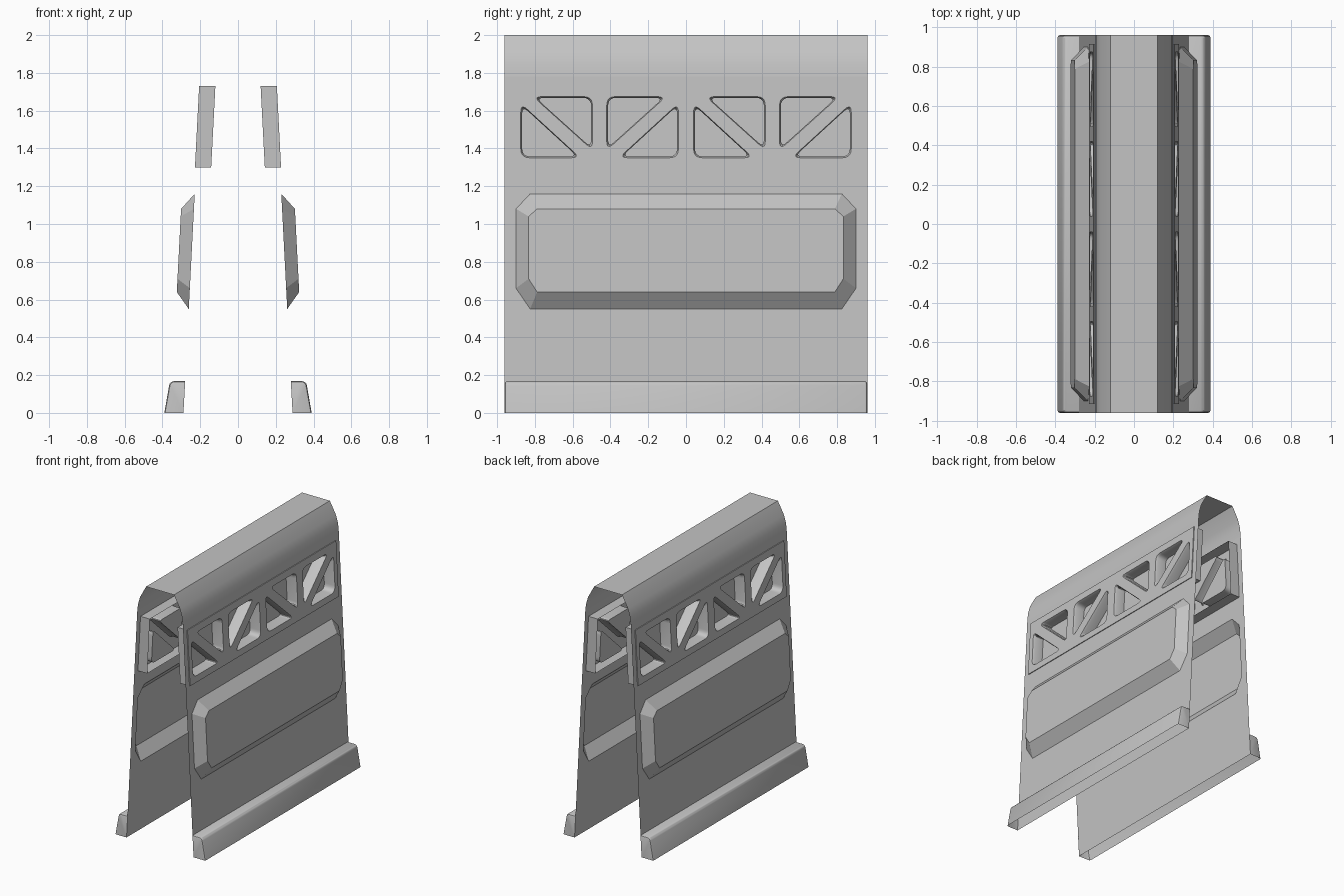
import bpy, bmesh, math
from mathutils import Vector

cube = bpy.data.objects.get("Cube")
if cube:
    bpy.data.objects.remove(cube, do_unlink=True)

grey = bpy.data.materials.new("plain_grey")
grey.use_nodes = True
grey.diffuse_color = (0.55, 0.55, 0.55, 1)
bsdf = grey.node_tree.nodes["Principled BSDF"]
bsdf.inputs["Base Color"].default_value = grey.diffuse_color
bsdf.inputs["Roughness"].default_value = 0.7

HALF = 0.96        # half length of the shell
WALL_TOP = 1.78


def lean(z):
    """x of the leaning side wall at height z"""
    return 0.289 - 0.0516 * z


def loop(bm, pts, out=0.0):
    """closed ring of (y, z) points, offset outward from the wall"""
    return [bm.verts.new((lean(z) + out, y, z)) for y, z in pts]


def ring_edges(bm, ring):
    return [bm.edges.new((ring[i - 1], ring[i])) for i in range(len(ring))]


def bridge(bm, a, b):
    for i in range(len(a)):
        bm.faces.new((a[i - 1], a[i], b[i], b[i - 1]))


def fill_with_holes(bm, rings):
    edges = [e for r in rings for e in ring_edges(bm, r)]
    bmesh.ops.triangle_fill(bm, edges=edges, use_beauty=True, normal=(1, 0, 0))


def finish(name, bm, mirror=True, angle=30):
    bmesh.ops.recalc_face_normals(bm, faces=bm.faces)
    # open sheets: make the outside face outward
    big = max(bm.faces, key=lambda f: f.calc_area())
    if big.normal.x + big.normal.z < 0:
        bmesh.ops.reverse_faces(bm, faces=bm.faces)
    mesh = bpy.data.meshes.new(name)
    bm.to_mesh(mesh)
    bm.free()
    mesh.materials.append(grey)
    ob = bpy.data.objects.new(name, mesh)
    bpy.context.collection.objects.link(ob)
    if mirror:
        mod = ob.modifiers.new("other_side", 'MIRROR')
        mod.use_clip = False
        mod.use_mirror_merge = False
    bpy.ops.object.select_all(action='DESELECT')
    ob.select_set(True)
    bpy.context.view_layer.objects.active = ob
    bpy.ops.object.shade_smooth_by_angle(angle=math.radians(angle))
    return ob


def rect(y, z0, z1):
    return [(-y, z0), (y, z0), (y, z1), (-y, z1)]


def octagon(y, z0, z1, cy, cz_low, cz_top):
    right = [(y - cy, z0), (y, z0 + cz_low), (y, z1 - cz_top), (y - cy, z1)]
    return right + [(-a, b) for a, b in reversed(right)]


def rounded(pts, r=0.045, steps=5):
    """polygon with rounded corners"""
    pts = [Vector(p) for p in pts]
    out = []
    for i, p in enumerate(pts):
        a = p + (pts[i - 1] - p).normalized() * r
        b = p + (pts[(i + 1) % len(pts)] - p).normalized() * r
        for k in range(steps + 1):
            t = k / steps
            out.append((a * (1 - t) ** 2 + p * 2 * t * (1 - t) + b * t * t).to_tuple())
    return out


def scaled(pts, s):
    cy = sum(p[0] for p in pts) / len(pts)
    cz = sum(p[1] for p in pts) / len(pts)
    return [(cy + (y - cy) * s, cz + (z - cz) * s) for y, z in pts]


bulge_outer = octagon(0.9, 0.55, 1.16, 0.075, 0.11, 0.08)
bulge_inner = octagon(0.833, 0.64, 1.08, 0.045, 0.07, 0.04)
truss_rect = rect(0.915, 1.3, 1.73)

# Side walls with openings for the two panels
bm = bmesh.new()
fill_with_holes(bm, [loop(bm, rect(HALF, 0, WALL_TOP)), loop(bm, bulge_outer), loop(bm, truss_rect)])
finish("side_wall", bm)

# Raised hollow side panels
bm = bmesh.new()
low, high = loop(bm, bulge_outer), loop(bm, bulge_inner, 0.068)
bridge(bm, low, high)
bm.faces.new(high)
finish("raised_panel", bm, angle=10)

# Truss panels: a deep frame with triangular pockets
corner_low = [(-0.87, 1.355), (-0.57, 1.355), (-0.87, 1.63)]
corner_high = [(-0.5, 1.67), (-0.8, 1.67), (-0.5, 1.4)]
triangles = []
for tri in (corner_low, corner_high):
    pair = [tri, [(-0.915 - y, z) for y, z in tri]]
    for t in pair:
        triangles += [t, [(-y, z) for y, z in t]]

bm = bmesh.new()
DEPTH = -0.08
rim = loop(bm, truss_rect, 0.006)
pockets = [scaled(rounded(t), 1.05) for t in triangles]
mouths = [loop(bm, p, 0.006) for p in pockets]
fill_with_holes(bm, [rim] + mouths)
bridge(bm, rim, loop(bm, truss_rect, DEPTH))
for p, mouth in zip(pockets, mouths):
    inner = scaled(p, 0.93)
    lip, floor = loop(bm, inner, -0.01), loop(bm, inner, DEPTH)
    bridge(bm, mouth, lip)
    bridge(bm, lip, floor)
    bm.faces.new(floor)
finish("truss_panel", bm)

# Base rails: rounded hollow skirting along the bottom, open underneath
bm = bmesh.new()
arc = [(0.338 + 0.027 * math.cos(a), 0.141 + 0.027 * math.sin(a))
       for a in (math.radians(d) for d in (10, 30, 50, 70, 90))]
profile = [(0.39, 0.0)] + arc + [(lean(0.168), 0.168)]
stations = []
for y, inset in ((-HALF, 0.012), (-HALF + 0.004, 0.004), (-HALF + 0.013, 0),
                 (HALF - 0.013, 0), (HALF - 0.004, 0.004), (HALF, 0.012)):
    stations.append([bm.verts.new((x - (inset if i < len(profile) - 1 else 0), y,
                                   z - (inset if i else 0)))
                     for i, (x, z) in enumerate(profile)])
for a, b in zip(stations, stations[1:]):
    for i in range(len(profile) - 1):
        bm.faces.new((a[i], a[i + 1], b[i + 1], b[i]))
for s in (stations[0], stations[-1]):
    foot = bm.verts.new((lean(0), s[0].co.y, 0))
    bm.faces.new(s + [foot])
finish("base_rail", bm)

# Roof: bent sheet joining both walls
bm = bmesh.new()
half = [(lean(WALL_TOP), WALL_TOP), (0.19, 1.845), (0.172, 1.905), (0.12, 2.0)]
path = half + [(-x, z) for x, z in reversed(half)]
front = [bm.verts.new((x, -HALF, z)) for x, z in path]
back = [bm.verts.new((x, HALF, z)) for x, z in path]
for i in range(len(path) - 1):
    bm.faces.new((front[i], front[i + 1], back[i + 1], back[i]))
finish("roof", bm, mirror=False)
